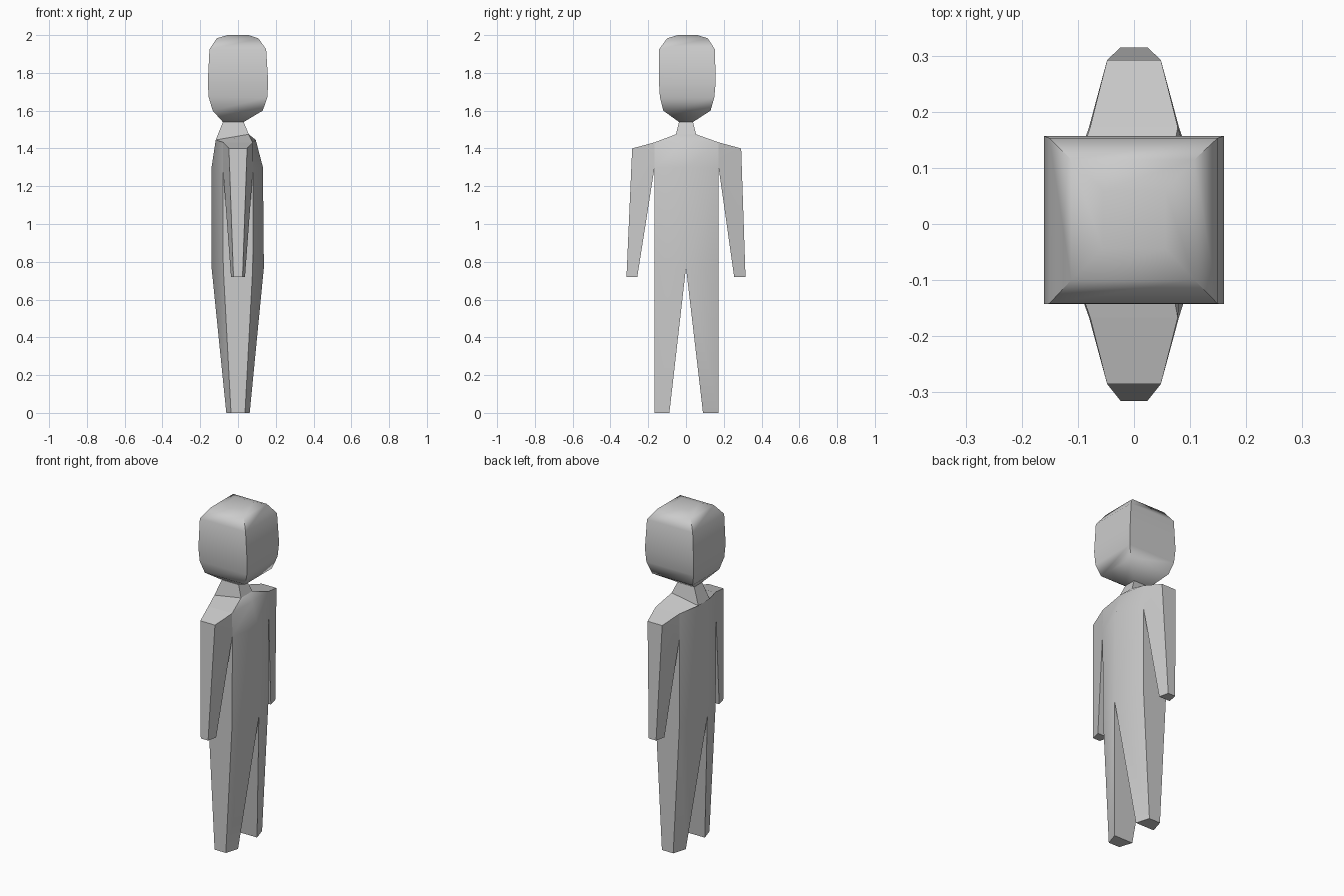
import bpy, bmesh, math

if "Cube" in bpy.data.objects:
    bpy.data.objects.remove(bpy.data.objects["Cube"])


def loft(bm, rings, cap_start=False, cap_end=False):
    """Skin a list of equal-length point rings with quads."""
    vs = [[bm.verts.new(p) for p in r] for r in rings]
    n = len(rings[0])
    for a, b in zip(vs, vs[1:]):
        for i in range(n):
            j = (i + 1) % n
            bm.faces.new((a[i], a[j], b[j], b[i]))
    if cap_start:
        bm.faces.new(vs[0])
    if cap_end:
        bm.faces.new(vs[-1])


def finish(bm, name, angle):
    bmesh.ops.remove_doubles(bm, verts=bm.verts, dist=0.0005)
    bmesh.ops.recalc_face_normals(bm, faces=bm.faces)
    me = bpy.data.meshes.new(name)
    bm.to_mesh(me)
    bm.free()
    ob = bpy.data.objects.new(name, me)
    bpy.context.collection.objects.link(ob)
    bpy.ops.object.select_all(action='DESELECT')
    ob.select_set(True)
    bpy.context.view_layer.objects.active = ob
    bpy.ops.object.shade_smooth_by_angle(angle=math.radians(angle))
    return ob


def rect(x0, x1, y0, y1, z):
    return [(x1, y0, z), (x1, y1, z), (x0, y1, z), (x0, y0, z)]


def hexagon(front, back, side, y0, y1, z_mid, z_side):
    return [(side, y0, z_side), (front, 0, z_mid), (side, y1, z_side),
            (-side, y1, z_side), (back, 0, z_mid), (-side, y0, z_side)]


Y0, Y1 = -0.167, 0.173   # torso sides

# Head: stacked square sections with rounded top
bm = bmesh.new()
loft(bm, [
    rect(-0.08, 0.03, -0.037, 0.037, 1.54),
    rect(-0.134, 0.131, -0.12, 0.13, 1.60),
    rect(-0.155, 0.155, -0.138, 0.15, 1.67),
    rect(-0.16, 0.16, -0.143, 0.157, 1.75),
    rect(-0.151, 0.149, -0.142, 0.153, 1.925),
    rect(-0.112, 0.108, -0.10, 0.115, 1.983),
    rect(-0.056, 0.056, -0.043, 0.06, 2.0),
], True, True)
finish(bm, "head", 46)

# Neck
bm = bmesh.new()
loft(bm, [rect(-0.08, 0.03, -0.037, 0.037, 1.54),
          [(0.057, -0.053, 1.475), (0.057, 0.053, 1.475),
           (-0.118, 0.053, 1.445), (-0.118, -0.053, 1.445)]])
finish(bm, "neck", 30)

# Torso and legs as one skin
bm = bmesh.new()
neck_base = [(0.057, -0.053, 1.475), (0.057, 0, 1.475), (0.057, 0.053, 1.475),
             (-0.118, 0.053, 1.445), (-0.118, 0, 1.445), (-0.118, -0.053, 1.445)]
loft(bm, [
    hexagon(0.137, -0.14, 0.078, Y0, Y1, 0.77, 0.77),
    hexagon(0.132, -0.14, 0.08, Y0, Y1, 1.30, 1.297),
    hexagon(0.094, -0.118, 0.078, Y0, Y1, 1.445, 1.432),
    neck_base,
])
for y, inner in ((Y0, -0.088), (Y1, 0.09)):
    loft(bm, [
        [(0.137, 0, 0.77), (0.078, y, 0.77), (-0.078, y, 0.77), (-0.14, 0, 0.77)],
        [(0.062, inner, 0), (0.037, y, 0), (-0.037, y, 0), (-0.062, inner, 0)],
    ], False, True)
    # inner leg faces share the crotch edge
finish(bm, "body", 46)

# Arms: shoulder wedge tapering to the hand
for name, y, sh, out, inn in (("left_arm", Y1, 0.292, 0.315, 0.255),
                              ("right_arm", Y0, -0.285, -0.315, -0.258)):
    bm = bmesh.new()
    top = [bm.verts.new((s * 0.078, y, 1.432)) for s in (-1, 1)]
    pit = [bm.verts.new((s * 0.08, y, 1.297)) for s in (-1, 1)]
    shoulder = [bm.verts.new((s * 0.048, sh, 1.40)) for s in (-1, 1)]
    outer = [bm.verts.new((s * 0.024, out, 0.72)) for s in (-1, 1)]
    inner = [bm.verts.new((s * 0.037, inn, 0.72)) for s in (-1, 1)]
    loop = [top, shoulder, outer, inner, pit]
    for a, b in zip(loop, loop[1:]):
        bm.faces.new((a[0], a[1], b[1], b[0]))
    for k in (0, 1):
        bm.faces.new((top[k], shoulder[k], pit[k]))
        bm.faces.new((shoulder[k], outer[k], inner[k], pit[k]))
    finish(bm, name, 20)
